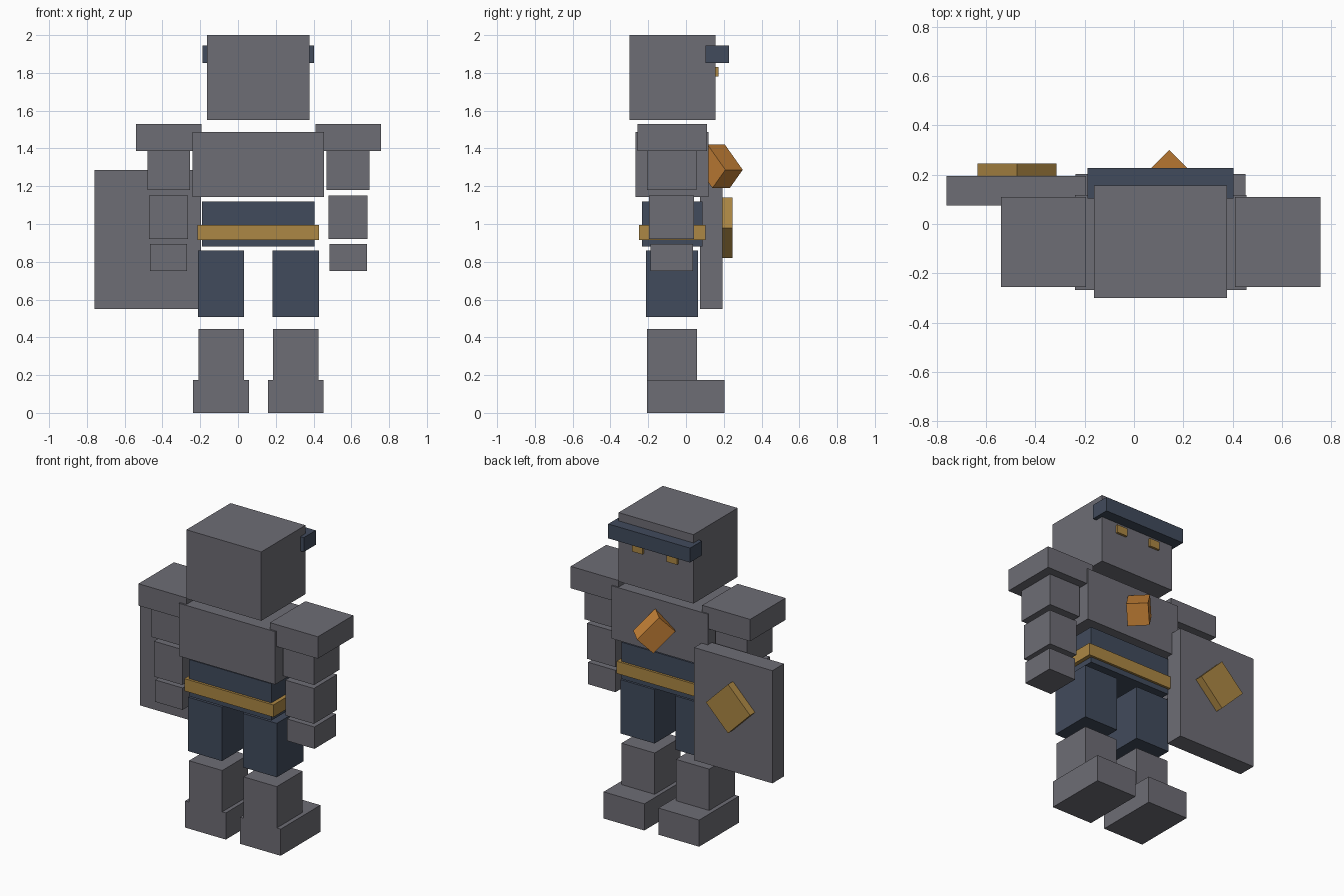
import bpy
import math
from mathutils import Matrix, Vector

if "Cube" in bpy.data.objects:
    bpy.data.objects.remove(bpy.data.objects["Cube"])


def material(name, rgb):
    m = bpy.data.materials.new(name)
    m.diffuse_color = (*rgb, 1)
    m.use_nodes = True
    m.node_tree.nodes["Principled BSDF"].inputs["Base Color"].default_value = m.diffuse_color
    return m


GREY = material("armour_grey", (0.155, 0.153, 0.178))
NAVY = material("cloth_navy", (0.053, 0.070, 0.107))
GOLD = material("trim_gold", (0.413, 0.242, 0.058))
ORANGE = material("gem_orange", (0.56, 0.22, 0.038))

MID = 0.108  # the body's mirror plane


def block(name, mat, center, size, rot=None):
    """Box with given centre and size, optionally turned by a 3x3 matrix."""
    bpy.ops.mesh.primitive_cube_add(size=1)
    o = bpy.context.object
    o.name = o.data.name = name
    m = Matrix.Diagonal(Vector(size)).to_4x4()
    if rot:
        m = rot.to_4x4() @ m
    o.data.transform(m)
    o.location = center
    o.data.materials.append(mat)
    return o


def span(name, mat, x, y, z):
    """Box from its (min, max) range on each axis."""
    r = (x, y, z)
    return block(name, mat, [(a + b) / 2 for a, b in r], [b - a for a, b in r])


def pair(name, mat, off, width, y, z):
    """Matching boxes on both sides of the body."""
    for side, s in (("left", -1), ("right", 1)):
        c = MID + s * off
        span(f"{side}_{name}", mat, (c - width / 2, c + width / 2), y, z)


# Head, brow band and eyes
span("head", GREY, (-0.163, 0.378), (-0.30, 0.156), (1.55, 2.0))
span("brow_band", NAVY, (-0.188, 0.403), (0.103, 0.227), (1.852, 1.946))
pair("eye", GOLD, 0.125, 0.075, (0.14, 0.171), (1.78, 1.832))

# Torso, waist and belt
span("chest", GREY, (-0.24, 0.456), (-0.267, 0.118), (1.142, 1.487))
span("waist", NAVY, (-0.19, 0.404), (-0.233, 0.087), (0.88, 1.12))
span("belt", GOLD, (-0.214, 0.43), (-0.249, 0.102), (0.915, 0.995))

# Arms
pair("shoulder_pad", GREY, 0.475, 0.346, (-0.256, 0.11), (1.387, 1.53))
pair("upper_arm", GREY, 0.474, 0.226, (-0.207, 0.055), (1.18, 1.39))
pair("forearm", GREY, 0.475, 0.206, (-0.197, 0.043), (0.92, 1.151))
pair("hand", GREY, 0.476, 0.198, (-0.187, 0.036), (0.752, 0.895))

# Legs
pair("thigh", NAVY, 0.198, 0.246, (-0.212, 0.063), (0.508, 0.86))
pair("shin", GREY, 0.197, 0.24, (-0.207, 0.059), (0.16, 0.444))
pair("foot", GREY, 0.198, 0.294, (-0.207, 0.203), (0.0, 0.174))

# Shield with a diamond boss
span("shield", GREY, (-0.76, -0.195), (0.075, 0.194), (0.55, 1.286))
block("shield_boss", GOLD, (-0.475, 0.219, 0.98), (0.226, 0.052, 0.226),
      Matrix.Rotation(math.pi / 4, 3, 'Y'))

# Tilted chest gem, set corner-out
h = math.sqrt(0.5)
gem_axes = Matrix(((-0.5, -0.5, h), (0.5, 0.5, h), (-h, h, 0))).transposed()
block("chest_gem", ORANGE, (MID, 0.173, 1.305), (0.188, 0.137, 0.13), gem_axes)
